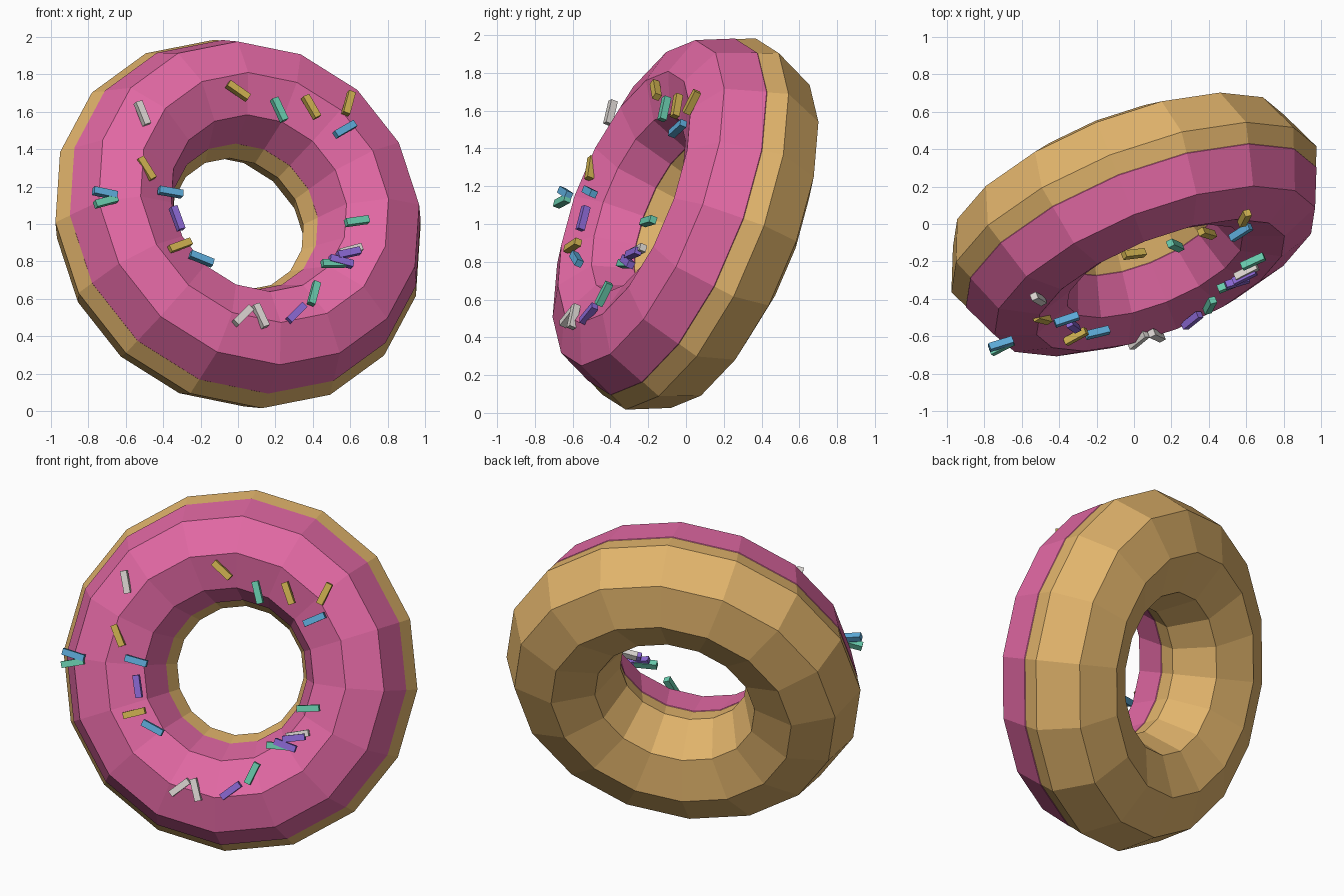
import bpy, math
from mathutils import Vector

if "Cube" in bpy.data.objects:
    bpy.data.objects.remove(bpy.data.objects["Cube"])

R, DOUGH_R, ICING_R, LIFT = 0.712, 0.337, 0.295, 0.11
MAJOR, MINOR, PHASE = 16, 8, 7.5

# Tilted frame: axis faces front, slightly right and up
n = Vector((0.35, -0.87, 0.35)).normalized()
e1 = (Vector((1, 0, 0)) - n * n.x).normalized()
e2 = n.cross(e1)
centre = Vector((0, 0.025, 1))


def material(name, rgb):
    m = bpy.data.materials.new(name)
    m.diffuse_color = (*rgb, 1)
    m.use_nodes = True
    m.node_tree.nodes["Principled BSDF"].inputs["Base Color"].default_value = m.diffuse_color
    return m


def add_object(name, verts, faces, mat):
    me = bpy.data.meshes.new(name)
    me.from_pydata(verts, [], faces)
    me.materials.append(mat)
    ob = bpy.data.objects.new(name, me)
    bpy.context.collection.objects.link(ob)
    return ob


def faceted_ring(name, tube, lift, mat):
    verts, faces = [], []
    for i in range(MAJOR):
        a = math.radians(PHASE) + math.tau * i / MAJOR
        u = e1 * math.cos(a) + e2 * math.sin(a)
        k = (i + 1) % MAJOR
        for j in range(MINOR):
            t = math.tau * j / MINOR
            l = (j + 1) % MINOR
            verts.append(centre + u * (R + tube * math.cos(t)) + n * (lift + tube * math.sin(t)))
            faces.append((i * MINOR + j, k * MINOR + j, k * MINOR + l, i * MINOR + l))
    return add_object(name, verts, faces, mat)


# Dough ring, and a thinner icing ring pushed forward out of it
faceted_ring("dough_ring", DOUGH_R, 0, material("dough", (0.76, 0.46, 0.15)))
faceted_ring("icing_ring", ICING_R, LIFT, material("pink_icing", (0.76, 0.14, 0.37)))

colours = {
    "yellow": material("yellow", (0.62, 0.44, 0.08)),
    "teal": material("teal", (0.14, 0.60, 0.42)),
    "blue": material("blue", (0.11, 0.41, 0.70)),
    "white": material("white", (0.72, 0.68, 0.65)),
    "purple": material("purple", (0.26, 0.14, 0.66)),
}

# Sprinkles: x, y, z and front-view angle, lying parallel to the ring plane
sprinkles = {
    "yellow": [(0, -.16, 1.71, -35), (.39, -.05, 1.625, -60), (.59, .03, 1.645, 75),
               (-.49, -.505, 1.295, -58), (-.31, -.6, .885, 20)],
    "teal": [(.22, -.115, 1.61, -65), (-.705, -.655, 1.12, 15), (.405, -.435, .63, 75),
             (.51, -.325, .79, 0), (.635, -.2, 1.015, 8)],
    "blue": [(.57, -.045, 1.505, 30), (-.36, -.51, 1.17, -10), (-.195, -.58, .815, -22),
             (-.71, -.64, 1.165, -12)],
    "white": [(-.51, -.4, 1.59, -68), (.025, -.62, .51, 45), (.12, -.595, .51, -65),
              (.6, -.255, .86, 15)],
    "purple": [(-.325, -.545, 1.03, -70), (.31, -.515, .525, 45), (.55, -.31, .80, -15),
               (.59, -.28, .845, 12)],
}
BOX = [(0, 1, 3, 2), (4, 6, 7, 5), (0, 4, 5, 1), (2, 3, 7, 6), (0, 2, 6, 4), (1, 5, 7, 3)]
for colour, items in sprinkles.items():
    for idx, (x, y, z, deg) in enumerate(items):
        dx, dz = math.cos(math.radians(deg)), math.sin(math.radians(deg))
        d = Vector((dx, -(n.x * dx + n.z * dz) / n.y, dz)).normalized()
        s = n.cross(d)
        c = Vector((x, y, z))
        pts = [c + d * (.066 * i) + s * (.019 * j) + n * (.019 * k)
               for i in (-1, 1) for j in (-1, 1) for k in (-1, 1)]
        add_object(f"{colour}_sprinkle_{idx + 1}", pts, BOX, colours[colour])
